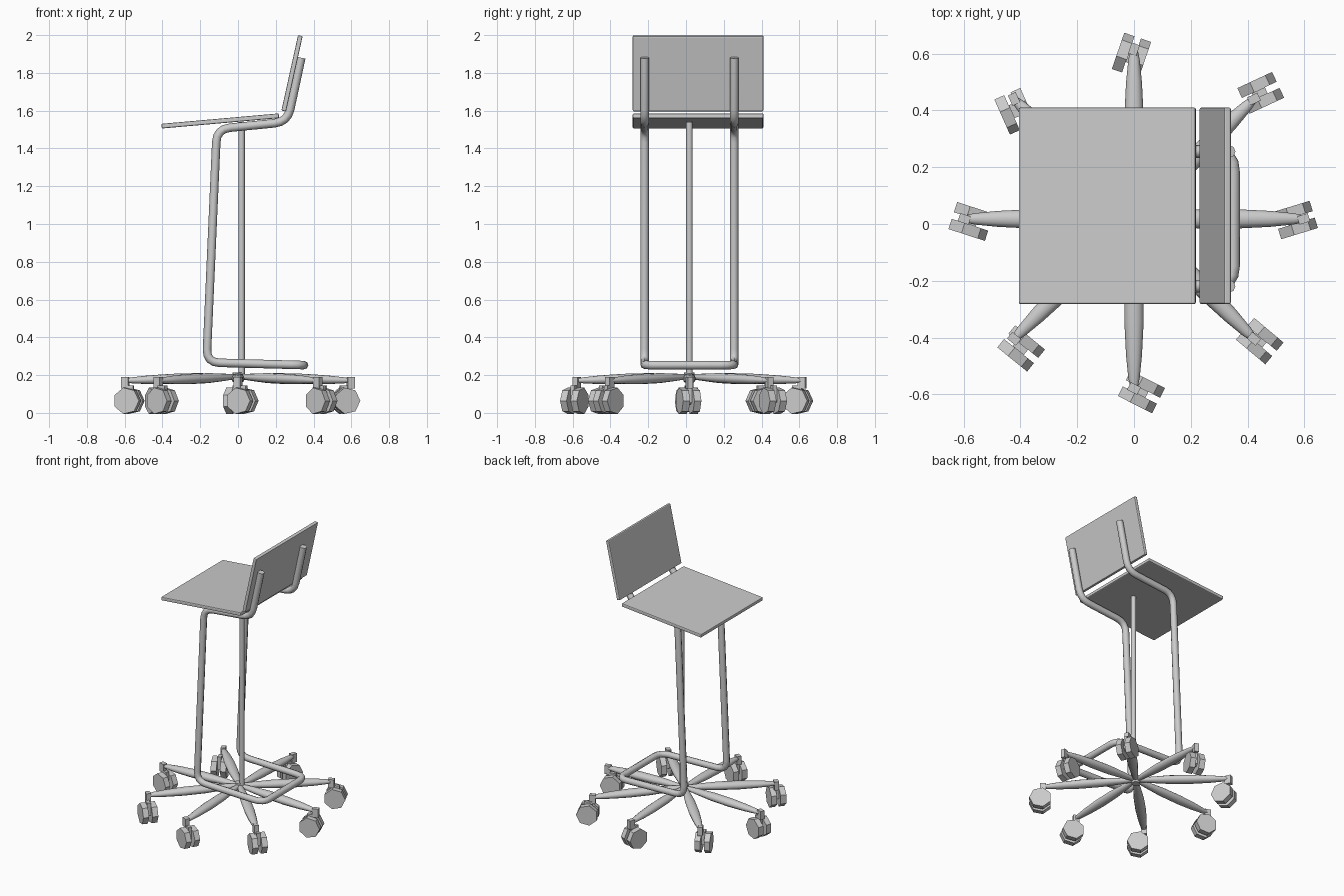
import bpy, bmesh
from math import cos, sin, pi, radians, atan2
from mathutils import Vector, Matrix

if "Cube" in bpy.data.objects:
    bpy.data.objects.remove(bpy.data.objects["Cube"])

GREY = (0.6, 0.6, 0.6, 1)
grey = bpy.data.materials.new("light_grey")
grey.use_nodes = True
grey.diffuse_color = GREY
grey.node_tree.nodes["Principled BSDF"].inputs["Base Color"].default_value = GREY

MID_Y = 0.018      # centre line of frame and base
HUB = Vector((0, MID_Y, 0))


def finish(name, bm, smooth=None):
    bmesh.ops.recalc_face_normals(bm, faces=bm.faces)
    mesh = bpy.data.meshes.new(name)
    bm.to_mesh(mesh)
    bm.free()
    mesh.materials.append(grey)
    obj = bpy.data.objects.new(name, mesh)
    bpy.context.collection.objects.link(obj)
    if smooth:
        bpy.ops.object.select_all(action='DESELECT')
        obj.select_set(True)
        bpy.context.view_layer.objects.active = obj
        bpy.ops.object.shade_smooth_by_angle(angle=radians(smooth))
    return obj


def add_box(bm, size, matrix):
    bmesh.ops.create_cube(bm, size=1, matrix=matrix @ Matrix.Diagonal((*size, 1)))


def add_cylinder(bm, radius, depth, sides, matrix):
    bmesh.ops.create_cone(bm, cap_ends=True, segments=sides, radius1=radius,
                          radius2=radius, depth=depth, matrix=matrix)


def panel(name, start, end, thickness):
    """Flat board running from start to end in the xz plane."""
    a, b = Vector((start[0], 0.064, start[1])), Vector((end[0], 0.064, end[1]))
    d = b - a
    bm = bmesh.new()
    add_box(bm, (d.length, 0.692, thickness),
            Matrix.Translation((a + b) / 2) @ Matrix.Rotation(-atan2(d.z, d.x), 4, 'Y'))
    obj = finish(name, bm)
    bevel = obj.modifiers.new("soft_edge", 'BEVEL')
    bevel.width, bevel.segments = 0.006, 2


def rounded(points, radius, steps=4):
    """Replace each inner corner of a path with a short curve."""
    pts = [Vector(p) for p in points]
    path = [pts[0]]
    for a, b, c in zip(pts, pts[1:], pts[2:]):
        p, q = b + (a - b).normalized() * radius, b + (c - b).normalized() * radius
        for i in range(steps + 1):
            t = i / steps
            path.append(p * (1 - t) ** 2 + b * 2 * t * (1 - t) + q * t * t)
    return path + [pts[-1]]


def tube(name, path, radius):
    curve = bpy.data.curves.new(name, 'CURVE')
    curve.dimensions = '3D'
    curve.bevel_depth, curve.bevel_resolution = radius, 2
    curve.use_fill_caps = True
    spline = curve.splines.new('POLY')
    spline.points.add(len(path) - 1)
    for point, co in zip(spline.points, path):
        point.co = (*co, 1)
    curve.materials.append(grey)
    obj = bpy.data.objects.new(name, curve)
    bpy.context.collection.objects.link(obj)


# Seat and backrest boards
panel("seat", (-0.405, 1.518), (0.217, 1.573), 0.025)
panel("backrest", (0.242, 1.598), (0.33, 1.997), 0.025)

# One continuous bent tube: back support, seat rail, leg, foot loop, and back up
side = [(0.335, 1.88), (0.262, 1.54), (-0.112, 1.503), (-0.167, 0.267), (0.35, 0.253)]
left = [(x, MID_Y + 0.237, z) for x, z in side]
right = [(x, MID_Y - 0.237, z) for x, z in reversed(side)]
tube("frame_tube", rounded(left + right, 0.07), 0.0225)

# Central column and hub
bm = bmesh.new()
add_cylinder(bm, 0.017, 1.34, 12, Matrix.Translation((0.019, MID_Y, 0.87)))
finish("column", bm, 40)
bm = bmesh.new()
add_cylinder(bm, 0.028, 0.05, 12, Matrix.Translation(HUB + Vector((0, 0, 0.19))))
finish("hub", bm, 40)


# Eight spindle shaped arms
ARM = [(0, 0.014), (0.1, 0.024), (0.22, 0.033), (0.36, 0.034),
       (0.48, 0.028), (0.56, 0.02), (0.61, 0.01)]


def base_arm(index):
    bm = bmesh.new()
    turn = Matrix.Translation(HUB) @ Matrix.Rotation(index * pi / 4, 4, 'Z')
    rings = []
    for dist, r in ARM:
        z = 0.192 - 0.035 * dist
        rings.append([bm.verts.new(turn @ Vector((dist, r * cos(k * pi / 6),
                                                  z + 0.8 * r * sin(k * pi / 6))))
                      for k in range(12)])
    for a, b in zip(rings, rings[1:]):
        for k in range(12):
            n = (k + 1) % 12
            bm.faces.new((a[k], a[n], b[n], b[k]))
    bm.faces.new(rings[0])
    bm.faces.new(rings[-1])
    finish(f"base_arm_{index + 1}", bm, 40)


def caster(index, x, y, heading):
    """Twin seven-sided wheels, axle and stem, swivelled to a heading."""
    turn = Matrix.Rotation(radians(heading), 4, 'Z')
    centre = Matrix.Translation((x, y, 0.064)) @ turn
    roll = Matrix.Rotation(pi / 2, 4, 'X') @ Matrix.Rotation(pi / 2, 4, 'Z')
    bm = bmesh.new()
    for s in (-1, 1):
        add_cylinder(bm, 0.071, 0.038, 7,
                     centre @ Matrix.Translation((0, s * 0.031, 0)) @ roll)
    # Keep the flat side of each wheel on the floor
    if min(v.co.z for v in bm.verts) < -0.003:
        bmesh.ops.rotate(bm, verts=bm.verts, cent=(x, y, 0.064),
                         matrix=Matrix.Rotation(pi, 3, turn @ Vector((0, 1, 0))))
    finish(f"caster_wheels_{index + 1}", bm)
    bm = bmesh.new()
    add_cylinder(bm, 0.02, 0.08, 8, centre @ roll)
    add_box(bm, (0.05, 0.024, 0.09), centre @ Matrix.Translation((0, 0, 0.035)))
    tip = HUB + Matrix.Rotation(index * pi / 4, 3, 'Z') @ Vector((0.597, 0, 0.16))
    add_box(bm, (0.04, 0.03, 0.06), Matrix.Translation(tip) @ turn)
    finish(f"caster_stem_{index + 1}", bm)


CASTERS = [(0.565, 0.013, 17), (0.443, 0.46, 25), (-0.01, 0.59, 71), (-0.42, 0.4, -66),
           (-0.577, 0.01, -18), (-0.4, -0.436, -39), (0.023, -0.59, -27), (0.44, -0.41, -40)]
for i, spec in enumerate(CASTERS):
    base_arm(i)
    caster(i, *spec)
